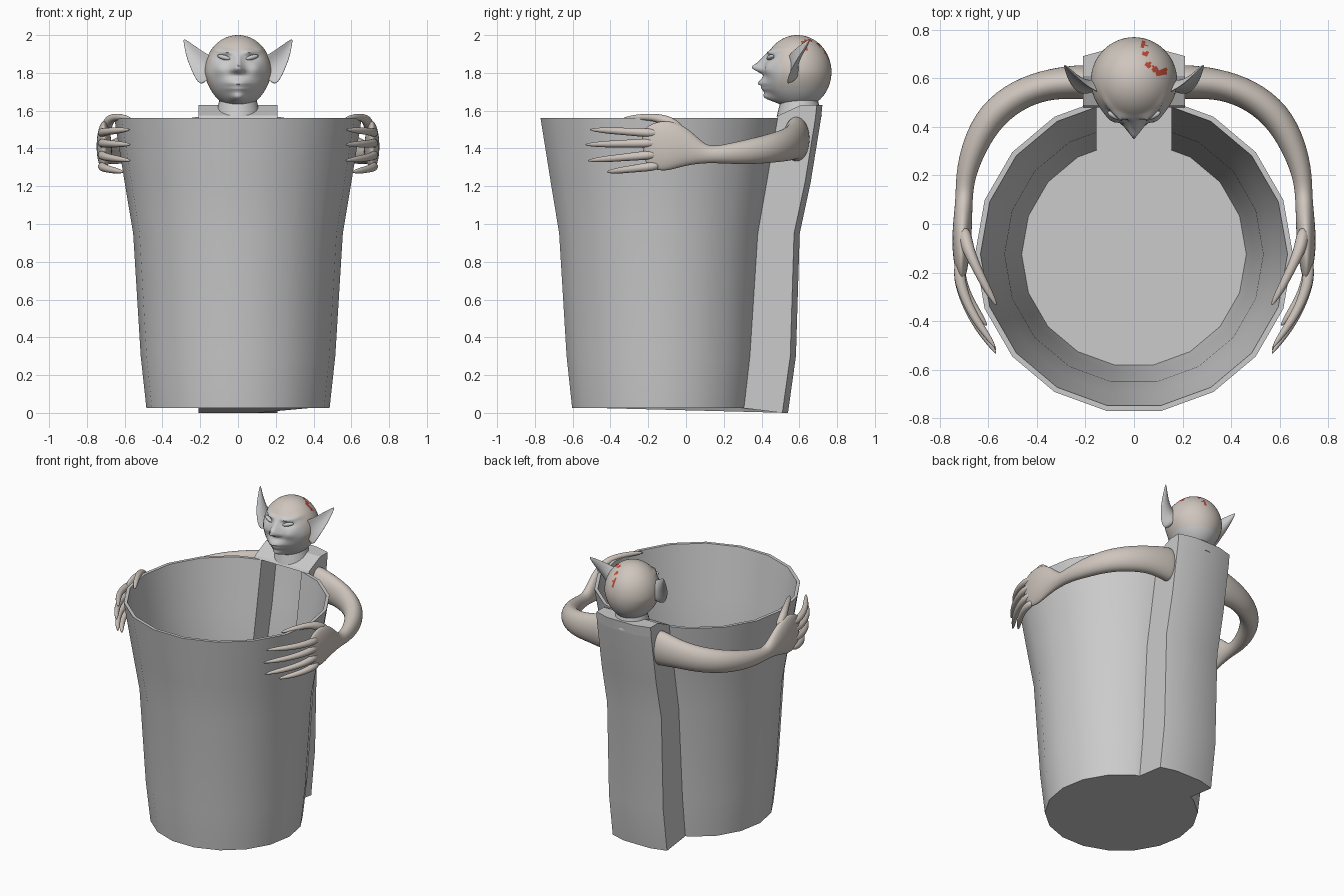
import bpy, bmesh, math
from mathutils import Vector

if "Cube" in bpy.data.objects:
    bpy.data.objects.remove(bpy.data.objects["Cube"])


def material(name, rgb):
    m = bpy.data.materials.new(name)
    m.diffuse_color = (*rgb, 1)
    m.use_nodes = True
    m.node_tree.nodes["Principled BSDF"].inputs["Base Color"].default_value = m.diffuse_color
    return m


skin = material("skin", (0.62, 0.56, 0.51))
pale = material("pale_face", (0.6, 0.6, 0.6))
red = material("red_spots", (0.5, 0.07, 0.04))


def finish(name, bm, mat=None, angle=30, mirror=False, subsurf=0):
    bmesh.ops.recalc_face_normals(bm, faces=bm.faces)
    me = bpy.data.meshes.new(name)
    bm.to_mesh(me)
    bm.free()
    ob = bpy.data.objects.new(name, me)
    bpy.context.collection.objects.link(ob)
    if mat:
        me.materials.append(mat)
    bpy.ops.object.select_all(action='DESELECT')
    ob.select_set(True)
    bpy.context.view_layer.objects.active = ob
    if subsurf:
        me.polygons.foreach_set("use_smooth", [True] * len(me.polygons))
    else:
        bpy.ops.object.shade_smooth_by_angle(angle=math.radians(angle))
    if mirror:
        ob.modifiers.new("mirror", 'MIRROR').use_mirror_merge = False
    if subsurf:
        s = ob.modifiers.new("subsurf", 'SUBSURF')
        s.levels = s.render_levels = subsurf
    return ob


def loft(rings):
    """Skin closed rings of equal length and cap both ends."""
    bm = bmesh.new()
    vs = [[bm.verts.new(p) for p in r] for r in rings]
    n = len(vs[0])
    for a, b in zip(vs, vs[1:]):
        for i in range(n):
            j = (i + 1) % n
            bm.faces.new((a[i], a[j], b[j], b[i]))
    bm.faces.new(vs[0][::-1])
    bm.faces.new(vs[-1])
    return bm


def tube(name, path, mat=skin, sides=12):
    """Mirrored limb; path rows are x, y, z, horizontal radius, vertical radius."""
    pts = [Vector(p[:3]) for p in path]
    rings = []
    for i, p in enumerate(path):
        t = pts[min(i + 1, len(pts) - 1)] - pts[max(i - 1, 0)]
        side = Vector((t.y, -t.x, 0)).normalized()
        up = side.cross(t).normalized()
        ring = []
        for k in range(sides):
            a = math.tau * k / sides
            ring.append(pts[i] + side * p[3] * math.cos(a) + up * p[4] * math.sin(a))
        rings.append(ring)
    return finish(name, loft(rings), mat, mirror=True, subsurf=2)


# Cup with hollow spine channel at the back, one continuous shell
CY = -0.125


def outline(z, r, yb, x, xm, drop=0.0):
    pts = []
    for k in range(16):
        a = math.radians(60 - 20 * k)
        pts.append((r * math.cos(a), CY + r * math.sin(a), z))
    s, c = math.sin(math.radians(70)), math.cos(math.radians(70))
    yc = CY + (r * math.cos(math.radians(10)) - x * c) / s
    half = [(x, yc, z), (x, yb - 0.03, z - drop), (xm, yb, z - drop)]
    return pts + [(-p[0], p[1], p[2]) for p in half] + half[::-1]


levels = [(0.025, 0.485, 0.54), (0.3, 0.515, 0.582), (0.95, 0.555, 0.602),
          (1.22, 0.6, 0.66), (1.56, 0.655, 0.715)]
outer = [outline(z, r, yb, 0.21, 0.1, 0.025 if z < 0.1 else 0) for z, r, yb in levels]
inner = [outline(max(z, 0.05), r - 0.022, yb - 0.03, 0.155, 0.08) for z, r, yb in levels]
finish("cup", loft(outer + inner[::-1]))

# Shoulder block capping the channel
block = []
for x, d in ((-0.21, 0.03), (-0.1, 0), (0.1, 0), (0.21, 0.03)):
    block.append([(x, 0.48, 1.56), (x, 0.49, 1.575), (x, 0.61, 1.63),
                  (x, 0.722 - d, 1.63), (x, 0.715 - d, 1.56)])
finish("shoulder_block", loft(block), angle=20)

# Arms running into flat palms
tube("arm", [(0.17, 0.585, 1.45, 0.07, 0.125), (0.22, 0.585, 1.45, 0.075, 0.125),
             (0.34, 0.58, 1.44, 0.065, 0.1), (0.47, 0.54, 1.42, 0.065, 0.09),
             (0.59, 0.45, 1.4, 0.065, 0.08), (0.66, 0.32, 1.38, 0.055, 0.068),
             (0.695, 0.2, 1.37, 0.042, 0.052), (0.70, 0.11, 1.365, 0.036, 0.043),
             (0.705, 0.03, 1.39, 0.04, 0.085), (0.71, -0.06, 1.415, 0.042, 0.135),
             (0.712, -0.13, 1.415, 0.036, 0.14), (0.712, -0.19, 1.4, 0.026, 0.12),
             (0.708, -0.23, 1.395, 0.01, 0.09)])

# Long tapered fingers: root height, tip y, tip height
for i, (z0, ty, tz) in enumerate(((1.48, -0.51, 1.50), (1.43, -0.535, 1.42),
                                  (1.37, -0.52, 1.335), (1.31, -0.42, 1.275))):
    k = (ty + 0.14) / -0.38
    path = []
    for t, x, r in ((0, 0.715, 0.022), (0.2, 0.725, 0.027), (0.5, 0.69, 0.021),
                    (0.75, 0.635, 0.019), (0.93, 0.585, 0.011), (1, 0.568, 0.003)):
        path.append((0.715 + (x - 0.715) * min(k, 1), -0.14 + (ty + 0.14) * t,
                     z0 + (tz - z0) * t, r, r))
    tube(f"finger_{i + 1}", path, sides=8)

# Thumb hooked over the rim
tube("thumb", [(0.70, -0.02, 1.48, 0.03, 0.04), (0.69, -0.09, 1.545, 0.03, 0.035),
               (0.655, -0.17, 1.568, 0.02, 0.02), (0.61, -0.26, 1.565, 0.019, 0.018),
               (0.575, -0.32, 1.558, 0.01, 0.01), (0.568, -0.335, 1.556, 0.003, 0.003)], sides=8)

# Head: sphere sculpted with soft bumps (x, z, width, height, forward amount)
bumps = [(0, 1.828, 0.024, 0.026, 0.06), (0, 1.87, 0.018, 0.03, 0.024),
         (0.028, 1.815, 0.014, 0.013, 0.02), (0.06, 1.91, 0.035, 0.012, 0.02),
         (0.12, 1.925, 0.03, 0.012, 0.014), (0.075, 1.88, 0.035, 0.016, -0.016),
         (0.095, 1.82, 0.03, 0.03, 0.014), (0, 1.735, 0.06, 0.034, 0.042),
         (0, 1.728, 0.055, 0.006, -0.02), (0, 1.67, 0.04, 0.026, 0.045),
         (0, 1.785, 0.05, 0.012, -0.008)]
bm = bmesh.new()
bmesh.ops.create_uvsphere(bm, u_segments=64, v_segments=56, radius=1)
for v in bm.verts:
    n = v.co.copy()
    x, y, z = n.x * 0.178, 0.59 + n.y * 0.18, 1.805 + n.z * 0.195
    low = max(0, (1.8 - z) / 0.19)
    x *= 1 - 0.15 * low
    if n.y < 0:
        front = min(1, -n.y * 2.5)
        for bx, bz, w, h, amt in bumps:
            y -= front * amt * math.exp(-((abs(x) - bx) / w) ** 2 - ((z - bz) / h) ** 2)
    v.co = (x, y, z)
head = finish("head", bm, skin, angle=80)
head.data.materials.append(pale)
head.data.materials.append(red)
spots = [(0.04, 0.74), (0.05, 0.70), (0.06, 0.655), (0.085, 0.64), (0.1, 0.62), (0.125, 0.63)]
for p in head.data.polygons:
    c = p.center
    if c.y < 0.5 and c.z < 1.93 or c.z < 1.72:
        p.material_index = 1
    elif c.z > 1.83 and any(math.hypot(c.x - a, c.y - b) < 0.013 for a, b in spots):
        p.material_index = 2

# Narrow slanted eyes
bm = bmesh.new()
bmesh.ops.create_uvsphere(bm, u_segments=20, v_segments=12, radius=1)
for v in bm.verts:
    x, y, z = v.co
    v.co = (0.075 + x * 0.034, 0.447 + y * 0.016 + x * 0.012, 1.882 + z * 0.013 + x * 0.008)
finish("eye", bm, pale, angle=80, mirror=True)

# Pointed cupped ears
rings = []
for cx, cy, cz, hw, th in ((0.135, 0.56, 1.79, 0.085, 0.03), (0.175, 0.555, 1.82, 0.078, 0.02),
                           (0.21, 0.57, 1.86, 0.06, 0.014), (0.245, 0.6, 1.905, 0.042, 0.01),
                           (0.272, 0.635, 1.95, 0.02, 0.007), (0.287, 0.655, 1.977, 0.004, 0.003)):
    ring = []
    for k in range(14):
        a = math.tau * k / 14
        w = hw * math.cos(a)
        ring.append((cx + 0.62 * w, cy + th * math.sin(a) - 0.5 * hw * math.cos(a) ** 2 + 0.25 * hw,
                     cz - 0.78 * w))
    rings.append(ring)
finish("ear", loft(rings), pale, mirror=True, subsurf=2)

# Neck
bm = bmesh.new()
bmesh.ops.create_cone(bm, cap_ends=True, segments=24, radius1=0.12, radius2=0.09, depth=0.12)
bmesh.ops.translate(bm, verts=bm.verts, vec=(0, 0.6, 1.63))
finish("neck", bm, pale, angle=40)
